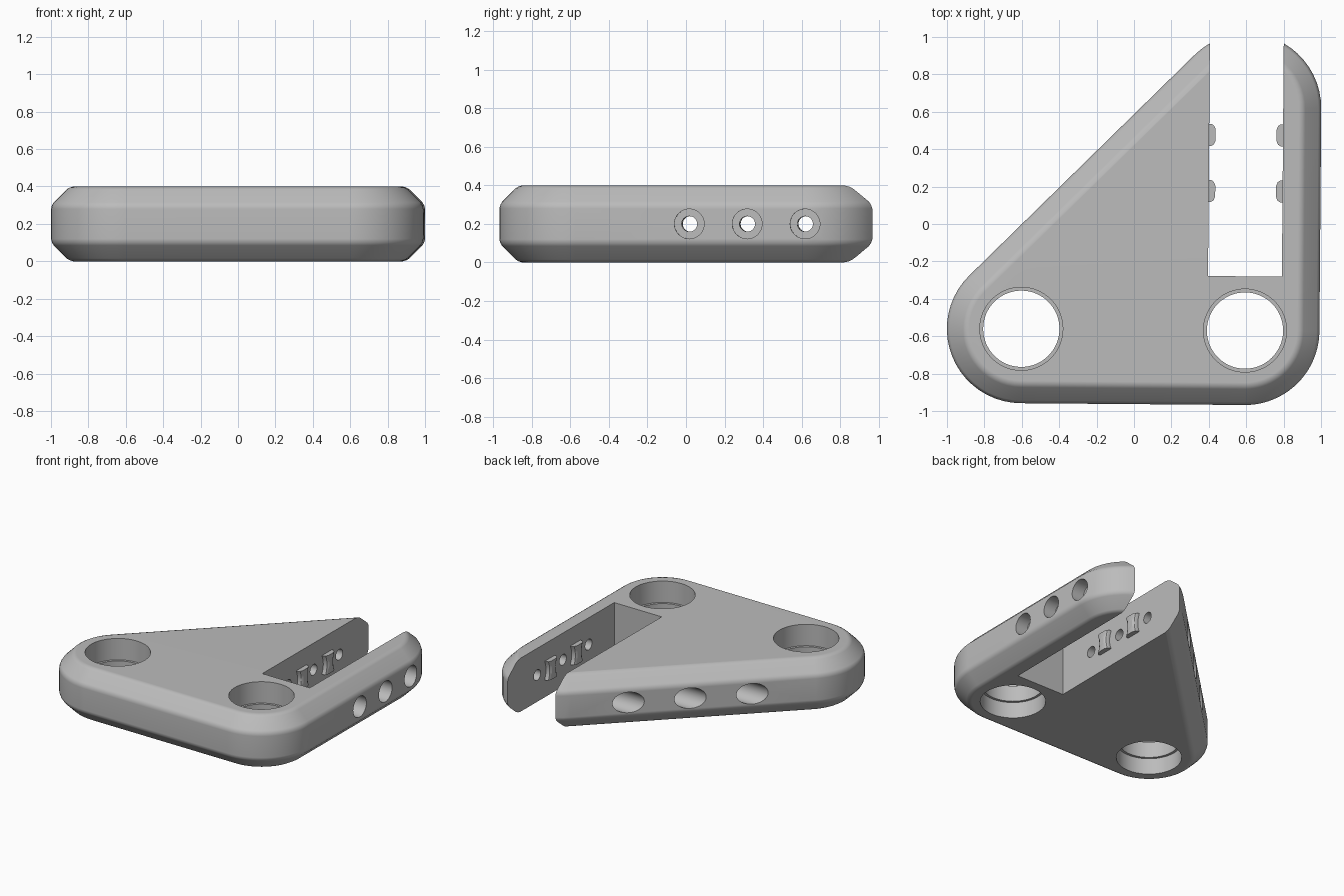
import bpy, bmesh
from math import radians, sin, cos, tau
from mathutils import Matrix, Vector

cube = bpy.data.objects.get("Cube")
if cube:
    bpy.data.objects.remove(cube)

grey = bpy.data.materials.new("plain_grey")
grey.use_nodes = True
grey.diffuse_color = (0.5, 0.5, 0.5, 1)
bsdf = next(n for n in grey.node_tree.nodes if n.type == 'BSDF_PRINCIPLED')
bsdf.inputs["Base Color"].default_value = grey.diffuse_color

HEIGHT = 0.4
RADIUS = 0.398
TURN = Matrix.Rotation(-0.008, 4, 'Z')   # the whole bracket sits slightly turned


def loft(name, rings, matrix=Matrix()):
    """Closed solid skinned through rings that share a point count."""
    bm = bmesh.new()
    loops = [[bm.verts.new(p) for p in ring] for ring in rings]
    n = len(loops[0])
    for a, b in zip(loops, loops[1:]):
        for i in range(n):
            j = (i + 1) % n
            bm.faces.new((a[i], a[j], b[j], b[i]))
    bm.faces.new(loops[0][::-1])
    bm.faces.new(loops[-1])
    bmesh.ops.recalc_face_normals(bm, faces=bm.faces)
    mesh = bpy.data.meshes.new(name)
    bm.to_mesh(mesh)
    bm.free()
    mesh.transform(TURN @ matrix)
    mesh.materials.append(grey)
    obj = bpy.data.objects.new(name, mesh)
    bpy.context.collection.objects.link(obj)
    return obj


def lathe(name, profile, matrix, steps=64):
    """Solid of revolution about local z from (radius, z) pairs."""
    rings = [[(r * cos(tau * i / steps), r * sin(tau * i / steps), z)
              for i in range(steps)] for r, z in profile]
    return loft(name, rings, matrix)


def outline(inset, z):
    """Rounded triangle; each corner is an arc about a fixed centre."""
    corners = [(-0.598, -0.565, 135, 270), (0.598, -0.565, 270, 360),
               (0.598, 0.625, 0, 135)]
    steps = 20
    points = []
    for x, y, start, end in corners:
        for i in range(steps + 1):
            a = radians(start + (end - start) * i / steps)
            r = RADIUS - inset
            points.append((x + r * cos(a), y + r * sin(a), z))
    return points


def cut(target, cutter):
    cutter.hide_render = True
    mod = target.modifiers.new("cut", 'BOOLEAN')
    mod.operation = 'DIFFERENCE'
    mod.solver = 'EXACT'
    mod.object = cutter
    bpy.context.view_layer.objects.active = target
    bpy.ops.object.modifier_apply(modifier=mod.name)
    bpy.data.objects.remove(cutter)


# Body: chamfered rounded triangle with softened chamfer edges
lower = [(0.12, 0), (0.1, 0.006), (0.085, 0.015),
         (0.015, 0.085), (0.006, 0.1), (0, 0.12)]
section = lower + [(i, HEIGHT - z) for i, z in reversed(lower)]
body = loft("bracket_body", [outline(i, z) for i, z in section])

# Slot open to the back
slot = [(0.398, -0.275), (0.793, -0.275), (0.793, 1.3), (0.398, 1.3)]
cut(body, loft("slot_cutter", [[(x, y, z) for x, y in slot] for z in (-0.1, 0.5)]))

# Two vertical bores with a narrow inner lip
bore = [(0.222, -0.1), (0.222, 0.12), (0.204, 0.12),
        (0.204, 0.24), (0.222, 0.24), (0.222, 0.5)]
for x in (-0.598, 0.598):
    cut(body, lathe("bore_cutter", bore, Matrix.Translation((x, -0.565, 0))))

# Three screw holes running across, counterbored from both outer sides
screw = [(0.077, -1.1), (0.077, 0.2), (0.04, 0.2),
         (0.04, 0.9), (0.077, 0.9), (0.077, 1.2)]
for y in (0.025, 0.325, 0.625):
    place = Matrix.Translation((0, y, HEIGHT / 2)) @ Matrix.Rotation(radians(90), 4, 'Y')
    cut(body, lathe("screw_cutter", screw, place, 40))

# Waisted grip nubs on both slot walls, between the screw holes
nub_shape = [(-0.02, -1), (0.012, -1), (0.026, -0.85), (0.035, -0.5),
             (0.035, 0.5), (0.026, 0.85), (0.012, 1), (-0.02, 1)]
parts = [body]
for side, wall, facing in (("right", 0.398, 1), ("left", 0.793, -1)):
    for label, y in (("front", 0.18), ("rear", 0.48)):
        rings = []
        for k in range(-4, 5):
            t = k / 4
            width = 0.042 + 0.017 * t * t
            rings.append([(wall + facing * d, y + width * w, HEIGHT / 2 + 0.07 * t)
                          for d, w in nub_shape])
        parts.append(loft(f"{side}_{label}_grip_nub", rings))

# Smooth shading with crisp cut edges
for obj in parts:
    bpy.ops.object.select_all(action='DESELECT')
    obj.select_set(True)
    bpy.context.view_layer.objects.active = obj
    bpy.ops.object.shade_smooth_by_angle(angle=radians(30))
    weighted = obj.modifiers.new("even_shading", 'WEIGHTED_NORMAL')
    weighted.keep_sharp = True
